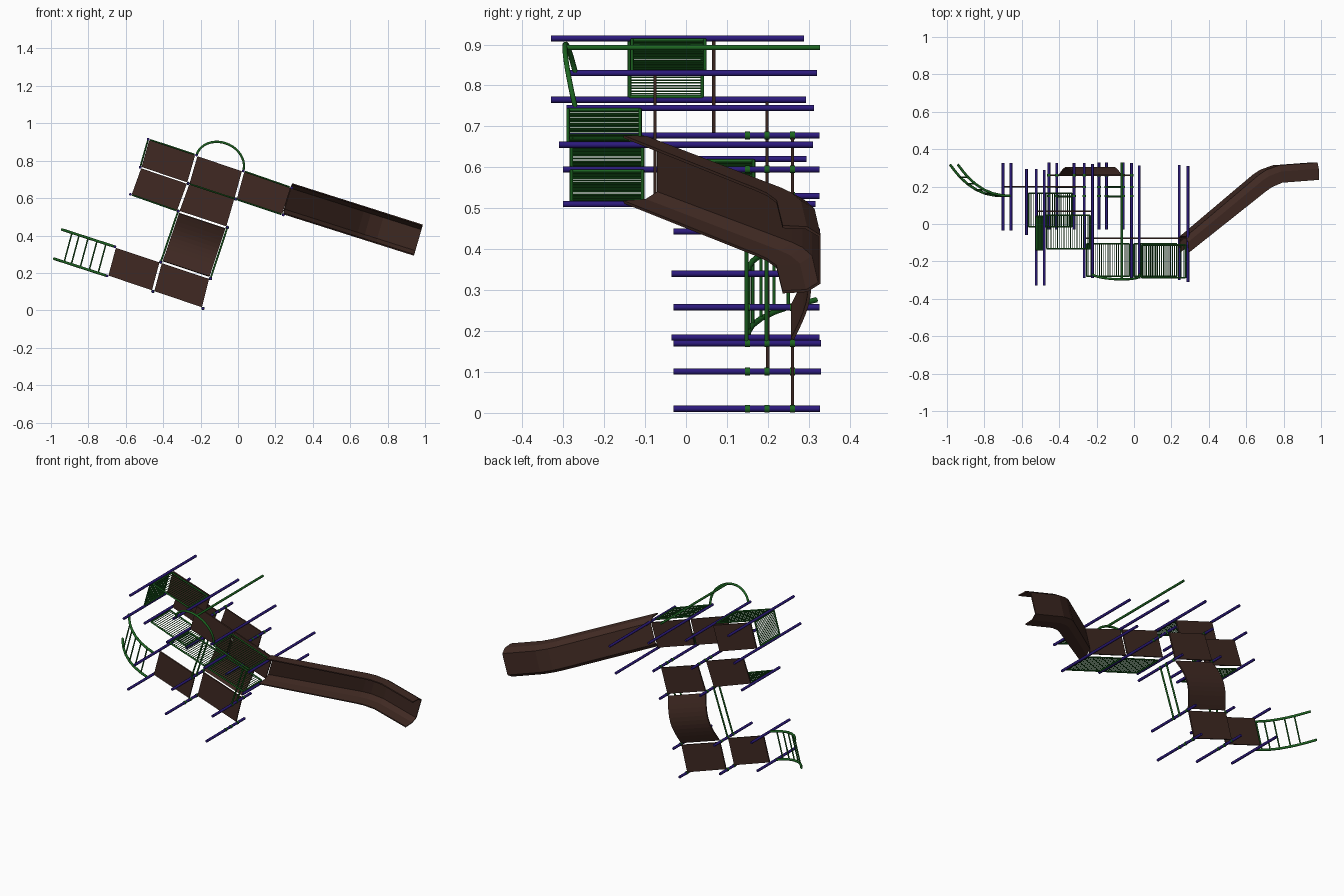
import bpy, bmesh, math
from mathutils import Vector as V

if "Cube" in bpy.data.objects:
    bpy.data.objects.remove(bpy.data.objects["Cube"])

def mat(name, c):
    m = bpy.data.materials.new(name)
    m.diffuse_color = (*c, 1)
    m.use_nodes = True
    m.node_tree.nodes["Principled BSDF"].inputs["Base Color"].default_value = m.diffuse_color
    return m

BROWN = mat("brown", (0.05, 0.022, 0.016))
GREEN = mat("green", (0.012, 0.13, 0.015))
BLUE = mat("blue", (0.025, 0.01, 0.2))

def add(name, me, m):
    me.materials.clear()
    me.materials.append(m)
    o = bpy.data.objects.new(name, me)
    bpy.context.collection.objects.link(o)
    return o

def tubes(name, paths, r, m, res=2):
    """Round bars along a list of paths, joined into one mesh."""
    cu = bpy.data.curves.new(name, 'CURVE')
    cu.dimensions = '3D'
    cu.bevel_depth, cu.bevel_resolution, cu.use_fill_caps = r, res, True
    for p in paths:
        s = cu.splines.new('POLY')
        s.points.add(len(p) - 1)
        for q, c in zip(s.points, p):
            q.co = (*c, 1)
    tmp = bpy.data.objects.new("tmp", cu)
    bpy.context.collection.objects.link(tmp)
    dg = bpy.context.evaluated_depsgraph_get()
    me = bpy.data.meshes.new_from_object(tmp.evaluated_get(dg))
    bpy.data.objects.remove(tmp)
    o = add(name, me, m)
    for f in me.polygons:
        f.use_smooth = len(f.vertices) == 4
    return o

def sheet(name, rows, m, t):
    """Skin rows of points, thickened about the middle."""
    bm = bmesh.new()
    vs = [[bm.verts.new(p) for p in r] for r in rows]
    for a, b in zip(vs, vs[1:]):
        for i in range(len(a) - 1):
            bm.faces.new((a[i], a[i + 1], b[i + 1], b[i]))
    bmesh.ops.recalc_face_normals(bm, faces=bm.faces)
    me = bpy.data.meshes.new(name)
    bm.to_mesh(me)
    bm.free()
    o = add(name, me, m)
    s = o.modifiers.new("thick", 'SOLIDIFY')
    s.thickness, s.offset = t, 0
    return o

# Plan of posts: x, z, top y, foot y (the frame lies on its side, up is -y)
P = {'A1': (-.48, .915, -.33, .288), 'A2': (-.523, .765, -.33, .293), 'A3': (-.575, .62, -.06, .295),
     'B1': (-.222, .83, -.29, .32), 'B2': (-.266, .678, -.29, .326), 'B3': (-.32, .53, -.03, .326),
     'C1': (.028, .745, -.292, .313), 'C2': (-.013, .595, -.3, .326), 'G': (-.057, .443, -.03, .328),
     'D1': (.288, .655, -.31, .31), 'D2': (.242, .51, -.3, .316),
     'E1': (-.413, .258, -.03, .326), 'E2': (-.147, .17, -.03, .33),
     'E3': (-.187, .01, -.03, .328), 'E4': (-.455, .101, -.03, .33),
     'F1': (-.658, .34, -.035, .326), 'F2': (-.70, .184, -.035, .326)}

def pt(k, y):
    return V((P[k][0], y, P[k][1]))

tubes("posts", [[pt(k, p[2]), pt(k, p[3])] for k, p in P.items()], .0075, BLUE)

# Platforms, slightly inset from the posts
def deck(name, keys, y):
    c = [pt(k, y) for k in keys]
    mid = sum(c, V()) / 4
    a, b, d, e = [mid + (p - mid) * .95 for p in c]
    sheet(name, [[a, b], [e, d]], BROWN, .008)

deck("top_left_deck", ('A1', 'B1', 'B2', 'A2'), .068)
deck("mid_left_deck", ('A2', 'B2', 'B3', 'A3'), .198)
deck("upper_deck", ('B1', 'C1', 'C2', 'B2'), -.076)
deck("slide_deck", ('C1', 'D1', 'D2', 'C2'), -.076)
deck("bridge_deck", ('B2', 'C2', 'G', 'B3'), .26)
deck("lower_deck", ('E1', 'E2', 'E3', 'E4'), .26)
deck("ladder_deck", ('F1', 'E1', 'E4', 'F2'), .2)

# Sagging bridge and its hand bars
rows = []
for i in range(13):
    t = i / 12
    y = .26 + .042 * math.sin(math.pi * t)
    s = .03 + .94 * t
    a, b = pt('B3', y).lerp(pt('E1', y), s), pt('G', y).lerp(pt('E2', y), s)
    rows.append([a.lerp(b, .03), a.lerp(b, .97)])
sheet("sagging_bridge", rows, BROWN, .008)
tubes("bridge_bars", [[pt(a, y), pt(b, y)] for a, b in (('B3', 'E1'), ('G', 'E2'))
                      for y in (.148, .197)], .005, GREEN)
tubes("clamps", [[pt(k, y - .006), pt(k, y + .006)] for k in ('B2', 'C2', 'B3', 'G', 'E1', 'E2', 'E3', 'E4')
                 for y in (.15, .198, .26)], .0095, GREEN)

# Railing panels with balusters
def railing(name, a, b, y0, y1, n=20):
    ends = [(pt(a, y).lerp(pt(b, y), .05), pt(a, y).lerp(pt(b, y), .95)) for y in (y0, y1)]
    frame = [list(e) for e in ends] + [[ends[0][i], ends[1][i]] for i in (0, 1)]
    tubes(name + "_frame", frame, .0045, GREEN)
    tubes(name + "_balusters", [[ends[0][0].lerp(ends[0][1], i / n), ends[1][0].lerp(ends[1][1], i / n)]
                                for i in range(1, n)], .002, GREEN, 1)

railing("left_railing", 'A1', 'A2', -.138, .04)
railing("back_railing", 'A1', 'B1', -.132, .046)
railing("mid_railing", 'A3', 'B3', -.015, .165)
railing("upper_railing", 'B2', 'C2', -.28, -.106)
railing("slide_side_railing", 'C2', 'D2', -.28, -.106)
railing("slide_back_railing", 'C1', 'D1', -.288, -.112)

# Pole with arched hoop
ux = (pt('C1', 0) - pt('B1', 0)) / 2
out = V((.292, 0, .956))
mid = (pt('C1', 0) + pt('B1', 0)) / 2
arc = []
for i in range(21):
    a = math.pi * i / 20
    arc.append(mid - ux * math.cos(a) + out * .11 * math.sin(a) + V((0, -.27 - .026 * math.sin(a), 0)))
tubes("hoop", [arc], .0065, GREEN)
top = arc[10]
tubes("pole", [[top, V((top.x, .328, top.z))]], .0065, GREEN)

# Curved ladder
prof = [(0, .15), (.05, .153), (.1, .163), (.15, .183), (.2, .215), (.24, .25), (.27, .284), (.297, .318)]
rails = [[pt(k, 0) + V((-.956 * s, y, .31 * s)) for s, y in prof] for k in ('F1', 'F2')]
tubes("ladder_rails", rails, .007, GREEN)
tubes("ladder_rungs", [[rails[0][i], rails[1][i]] for i in (1, 2, 3, 4, 5)], .004, GREEN)

# Slide: trough section swept along the descent
u = V((.953, 0, -.302))
w = V((.28, 0, .96))
start = V((.264, 0, .597))
rows = []
for s, y, h, dx in ((0, -.068, .085, .006), (.41, .262, .09, .025), (.45, .287, .09, .022),
                    (.52, .311, .09, .01), (.735, .326, .09, 0)):
    c = start + u * s + V((0, y, 0))
    up = V((0, -h, 0)) + u * dx
    rows.append([c + w * .083 + up, c + w * .08 + up * .35, c + w * .06, c - w * .06,
                 c - w * .08 + up * .35, c - w * .083 + up])
sheet("slide", rows, BROWN, .007)
